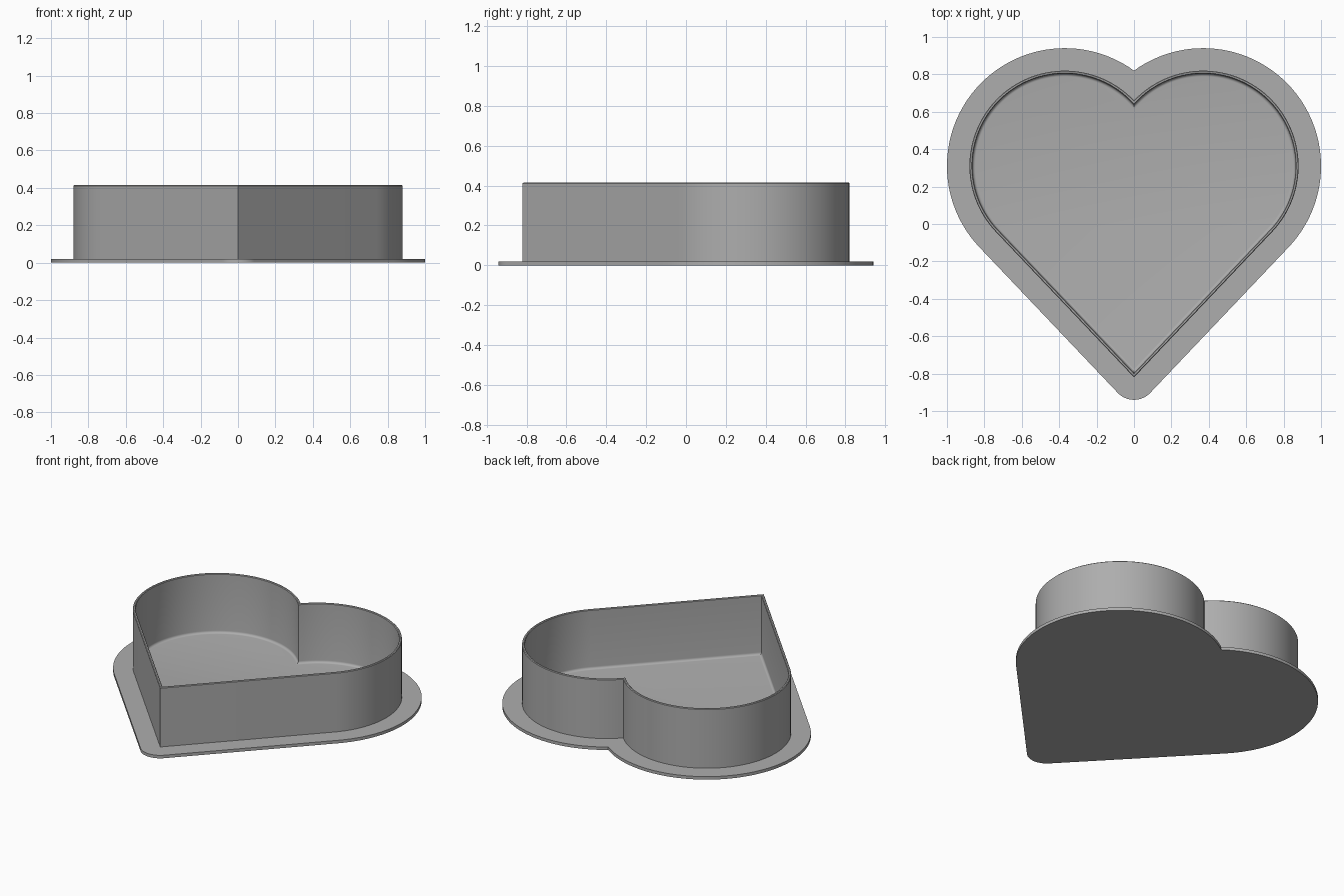
import bpy, bmesh, math

if "Cube" in bpy.data.objects:
    bpy.data.objects.remove(bpy.data.objects["Cube"])

# Heart outline: two lobes, straight sides meeting in a point
LOBE_X, LOBE_Y, LOBE_R, TIP_Y = 0.37, 0.31, 0.51, -0.82
LOBE_STEPS, TIP_STEPS = 56, 10
dist = math.hypot(LOBE_X, LOBE_Y - TIP_Y)
side = math.atan2(LOBE_Y - TIP_Y, LOBE_X) - math.asin(LOBE_R / dist)
normal = side - math.pi / 2          # outward direction of the right side


def heart(off):
    """Outline offset by off; outward offsets round the tip."""
    r = LOBE_R + off
    tip_r = max(off, 0)
    tip_y = TIP_Y - min(off, 0) / math.cos(side)
    half = []
    for i in range(TIP_STEPS + 1):
        a = -math.pi / 2 + (normal + math.pi / 2) * i / TIP_STEPS
        half.append((tip_r * math.cos(a), tip_y + tip_r * math.sin(a)))
    notch = math.pi - math.acos(LOBE_X / r)
    for i in range(LOBE_STEPS + 1):
        a = normal + (notch - normal) * i / LOBE_STEPS
        half.append((LOBE_X + r * math.cos(a), LOBE_Y + r * math.sin(a)))
    return half + [(-x, y) for x, y in half[-2:0:-1]]


# Cross-section (offset, height): flange, wall, eased rim, filleted floor
FLOOR, TOP, THICK, FILLET, EASE = 0.02, 0.415, 0.016, 0.016, 0.004
section = [(0.12, 0), (0.12, FLOOR), (0, FLOOR), (0, TOP - EASE),
           (-EASE, TOP), (-THICK + EASE, TOP), (-THICK, TOP - EASE)]
for i in range(6):
    a = math.pi / 2 * i / 5
    section.append((-THICK - FILLET * (1 - math.cos(a)),
                    FLOOR + FILLET * (1 - math.sin(a))))

bm = bmesh.new()
rings = [[bm.verts.new((x, y, z)) for x, y in heart(o)] for o, z in section]
n = len(rings[0])
for lower, upper in zip(rings, rings[1:]):
    for i in range(n):
        j = (i + 1) % n
        bm.faces.new((lower[i], lower[j], upper[j], upper[i]))
bm.faces.new(rings[0][::-1])         # underside
bm.faces.new(rings[-1])              # inner floor
bmesh.ops.remove_doubles(bm, verts=bm.verts, dist=1e-5)
bmesh.ops.recalc_face_normals(bm, faces=bm.faces)

mesh = bpy.data.meshes.new("heart_tray")
bm.to_mesh(mesh)
bm.free()
grey = bpy.data.materials.new("plain grey")
grey.diffuse_color = (0.42, 0.42, 0.42, 1)
grey.use_nodes = True
grey.node_tree.nodes["Principled BSDF"].inputs["Base Color"].default_value = grey.diffuse_color
mesh.materials.append(grey)
tray = bpy.data.objects.new("heart_tray", mesh)
bpy.context.collection.objects.link(tray)
bpy.context.view_layer.objects.active = tray
tray.select_set(True)
bpy.ops.object.shade_smooth_by_angle(angle=math.radians(30))
